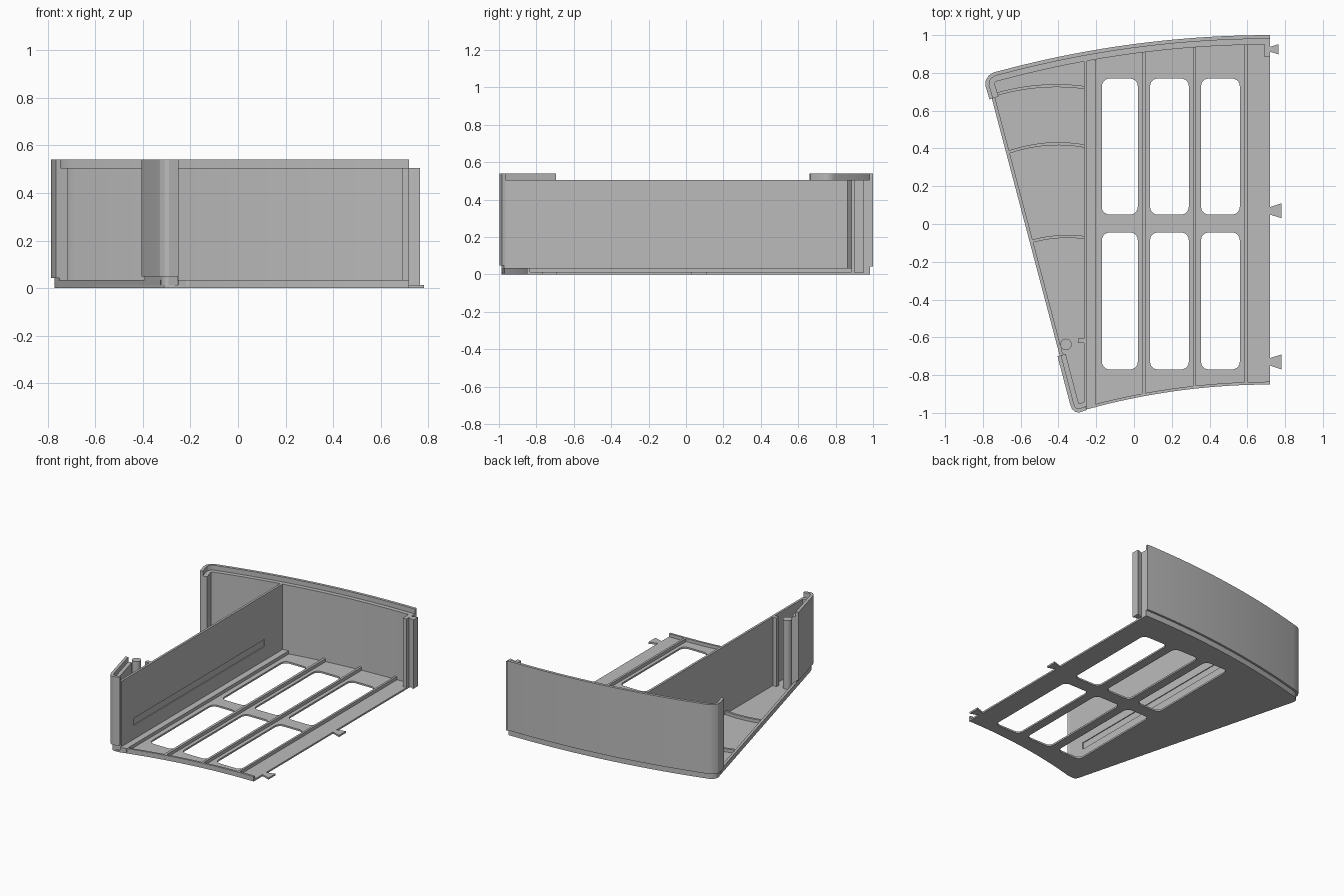
import bpy, bmesh, math
from mathutils import Vector

cube = bpy.data.objects.get("Cube")
if cube:
    bpy.data.objects.remove(cube, do_unlink=True)

grey = bpy.data.materials.new("plain grey")
grey.use_nodes = True
COLOUR = (0.5, 0.5, 0.5, 1)
grey.diffuse_color = COLOUR
grey.node_tree.nodes["Principled BSDF"].inputs["Base Color"].default_value = COLOUR

EDGE = 0.72          # straight joining edge
CENTRE_Y = -4.5      # shared centre of both curved sides
BACK, FRONT = 5.5, 3.65
RIB_TOP, WALL_TOP, RIM_TOP = 0.035, 0.505, 0.54


def prism(name, loops, low, high, sideways=False):
    """Extrude an outline (first loop) with holes; sideways extrudes along x."""
    bm = bmesh.new()
    edges = []
    for loop in loops:
        vs = [bm.verts.new((x, y, low)) for x, y in loop]
        edges += [bm.edges.new((a, b)) for a, b in zip(vs, vs[1:] + vs[:1])]
    bmesh.ops.triangle_fill(bm, edges=edges, use_beauty=True)
    top = bmesh.ops.extrude_face_region(bm, geom=bm.faces[:], use_keep_orig=True)
    for v in top["geom"]:
        if isinstance(v, bmesh.types.BMVert):
            v.co.z = high
    if sideways:
        for v in bm.verts:
            v.co = v.co.zxy
    bmesh.ops.recalc_face_normals(bm, faces=bm.faces[:])
    mesh = bpy.data.meshes.new(name)
    bm.to_mesh(mesh)
    bm.free()
    mesh.materials.append(grey)
    obj = bpy.data.objects.new(name, mesh)
    bpy.context.collection.objects.link(obj)
    bpy.ops.object.select_all(action="DESELECT")
    obj.select_set(True)
    bpy.context.view_layer.objects.active = obj
    bpy.ops.object.shade_smooth_by_angle(angle=math.radians(25))
    return obj


def box(name, x0, x1, y0, y1, low, high):
    return prism(name, [[(x0, y0), (x1, y0), (x1, y1), (x0, y1)]], low, high)


def arc_y(radius, x):
    return CENTRE_Y + math.sqrt(radius ** 2 - (x - EDGE) ** 2)


def arc(radius, x0, x1, steps=24):
    xs = [x0 + (x1 - x0) * i / steps for i in range(steps + 1)]
    return [(x, arc_y(radius, x)) for x in xs]


def offset(path, distance):
    """Shift an open path to the left of its travel."""
    pts = [Vector(p) for p in path]
    result = []
    for i, p in enumerate(pts):
        d = (pts[min(i + 1, len(pts) - 1)] - pts[max(i - 1, 0)]).normalized()
        result.append((p.x - d.y * distance, p.y + d.x * distance))
    return result


def strip(name, path, near, far, low, high):
    return prism(name, [offset(path, near) + offset(path, far)[::-1]], low, high)


def rounded(x0, x1, y0, y1, r=0.04, steps=5):
    pts = []
    corners = [(x1 - r, y1 - r), (x0 + r, y1 - r), (x0 + r, y0 + r), (x1 - r, y0 + r)]
    for q, (cx, cy) in enumerate(corners):
        for i in range(steps + 1):
            a = math.pi / 2 * (q + i / steps)
            pts.append((cx + r * math.cos(a), cy + r * math.sin(a)))
    return pts


# Outline paths of the two tall outer skins
back_path = arc(BACK, EDGE, -0.70) + [(-0.745, 0.802), (-0.77, 0.785),
                                      (-0.785, 0.76), (-0.786, 0.73), (-0.765, 0.66)]
corner_path = [(-0.405, -0.70), (-0.338, -0.955), (-0.328, -0.98),
               (-0.31, -0.995), (-0.29, -0.998), (-0.25, -0.985)]
slant_path = [(-0.757, 0.68), (-0.325, -0.955)]
front_path = arc(FRONT, -0.25, EDGE)

# Floor with six rounded windows
windows = [rounded(x0, x1, y0, y1)
           for x0, x1 in [(-0.17, 0.02), (0.085, 0.29), (0.355, 0.56)]
           for y0, y1 in [(-0.77, -0.045), (0.05, 0.77)]]
outline = (offset(back_path, 0.015)[:-1] + slant_path
           + [(-0.312, -0.978), (-0.29, -0.985)] + front_path)
prism("floor", [outline] + windows, 0, 0.012)

# Raised edges of the floor
strip("front_edge_rib", front_path, 0, 0.015, 0.006, RIB_TOP)
strip("slanted_edge_rib", slant_path, 0, 0.018, 0.006, RIB_TOP)
strip("back_plinth", back_path, 0.015, 0.05, 0.006, 0.045)
strip("corner_plinth", corner_path, 0.013, 0.035, 0.0, 0.05)

# Straight ribs between the windows
for i, (x0, x1) in enumerate([(-0.255, -0.205), (0.042, 0.06),
                              (0.312, 0.328), (0.585, 0.6)]):
    box(f"floor_rib_{i + 1}", x0, x1, arc_y(FRONT, x0) + 0.01,
        arc_y(BACK, x0) - 0.045, 0.006, RIB_TOP)

# Bowed ribs on the slanted side
for i, (left, y_left, y_mid, y_right) in enumerate([
        (-0.735, 0.685, 0.732, 0.722), (-0.665, 0.38, 0.425, 0.412),
        (-0.535, -0.09, -0.066, -0.072)]):
    mid = (left - 0.26) / 2 + 0.06
    path = []
    for k in range(13):
        x = left + (-0.26 - left) * k / 12
        a = (x - mid) * (x + 0.26) / ((left - mid) * (left + 0.26))
        b = (x - left) * (x + 0.26) / ((mid - left) * (mid + 0.26))
        c = (x - left) * (x - mid) / ((-0.26 - left) * (-0.26 - mid))
        path.append((x, a * y_left + b * y_mid + c * y_right))
    strip(f"bowed_rib_{i + 1}", path, -0.008, 0.008, 0.006, RIB_TOP)

# Curved back wall: lower body and taller outer rim
strip("back_wall_body", back_path, 0.018, 0.05, 0.01, WALL_TOP)
strip("back_wall_rim", back_path, 0, 0.02, 0.042, RIM_TOP)

# Front corner: outer rim and lower inner body
strip("corner_rim", corner_path, 0, 0.02, 0.048, RIM_TOP)
strip("corner_body", corner_path, 0.018, 0.045, 0.01, WALL_TOP)

# Divider wall with a shallow long groove
y0, y1 = -0.965, arc_y(BACK, -0.25) - 0.04
face = [(y0, 0.01), (y1, 0.01), (y1, WALL_TOP), (y0, WALL_TOP)]
groove = [(-0.83, 0.135), (0.66, 0.135), (0.66, 0.185), (-0.83, 0.185)]
prism("divider_wall", [face], -0.266, -0.256, sideways=True)
prism("divider_face", [face, groove], -0.256, -0.25, sideways=True)

# Round post and small guide beside the divider
post = [(-0.36 + 0.03 * math.cos(i * math.pi / 12),
         -0.637 + 0.03 * math.sin(i * math.pi / 12)) for i in range(24)]
prism("round_post", [post], 0, WALL_TOP)
box("guide_post", -0.297, -0.26, -0.63, -0.605, 0.01, WALL_TOP)

# Joining post and dovetails on the straight edge
box("joining_post", 0.69, EDGE, 0.885, 0.955, 0, WALL_TOP)


def dovetail(name, y, neck, tip, reach, low, high):
    prism(name, [[(EDGE - 0.01, y - neck), (EDGE, y - neck), (reach, y - tip),
                  (reach, y + tip), (EDGE, y + neck), (EDGE - 0.01, y + neck)]], low, high)


dovetail("wall_dovetail", 0.925, 0.013, 0.027, 0.765, 0.01, WALL_TOP)
for label, y in [("front", -0.73), ("middle", 0.07)]:
    dovetail(f"{label}_floor_dovetail", y, 0.02, 0.04, 0.782, 0, 0.012)
